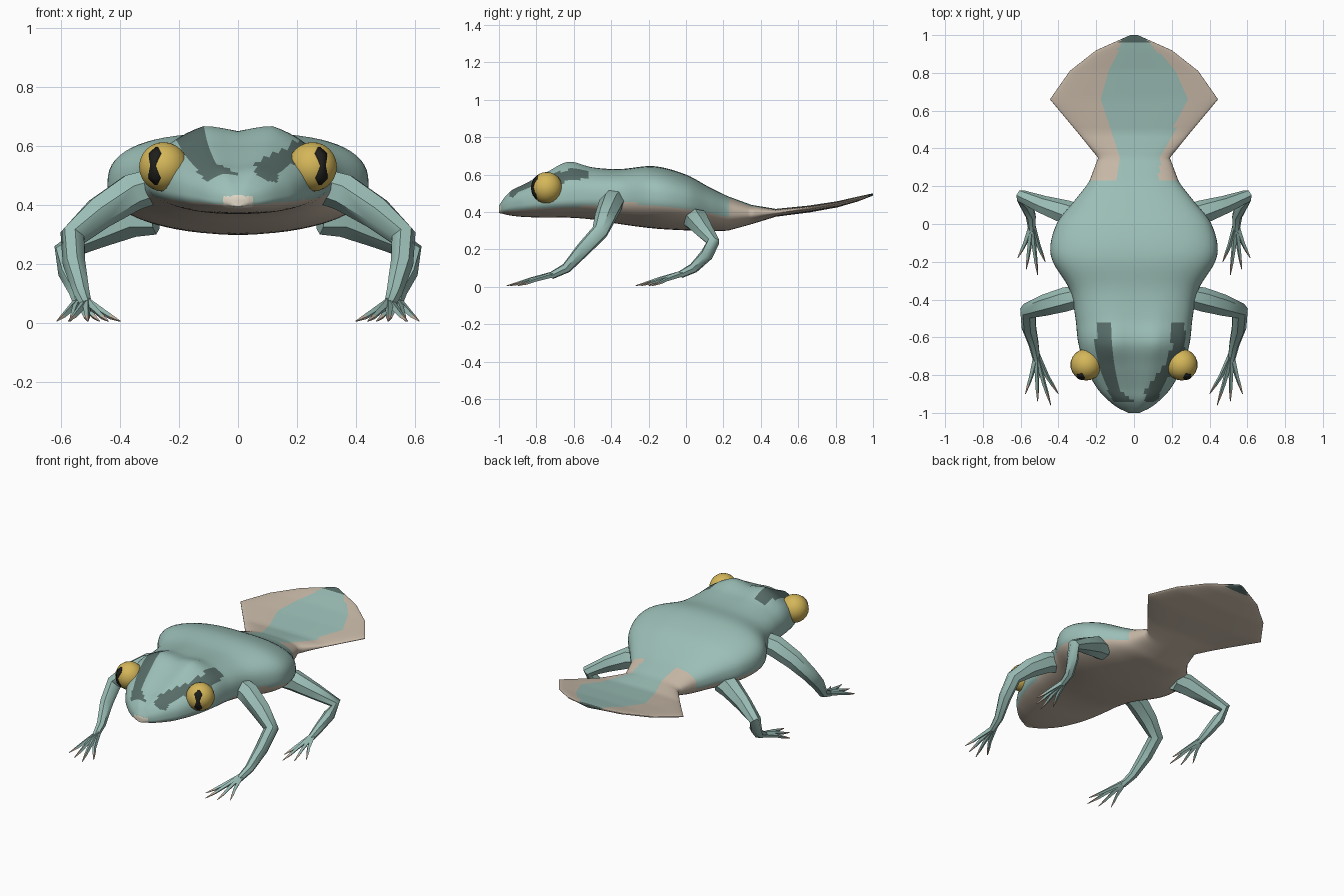
import bpy, bmesh, math
from mathutils import Vector

if "Cube" in bpy.data.objects:
    bpy.data.objects.remove(bpy.data.objects["Cube"])


def material(name, rgb):
    m = bpy.data.materials.new(name)
    m.diffuse_color = (*rgb, 1)
    m.use_nodes = True
    m.node_tree.nodes["Principled BSDF"].inputs["Base Color"].default_value = m.diffuse_color
    return m


TEAL = material("teal skin", (0.328, 0.515, 0.468))
TAN = material("tan belly", (0.57, 0.48, 0.385))
DARK = material("dark marking", (0.095, 0.15, 0.135))
GOLD = material("gold eye", (0.66, 0.47, 0.10))
BLACK = material("black pupil", (0.013, 0.013, 0.012))
CREAM = material("cream lip", (0.76, 0.69, 0.57))


def finish(name, bm, mats, angle=60, mirror=False):
    bmesh.ops.recalc_face_normals(bm, faces=bm.faces)
    me = bpy.data.meshes.new(name)
    bm.to_mesh(me)
    bm.free()
    ob = bpy.data.objects.new(name, me)
    bpy.context.collection.objects.link(ob)
    for m in mats:
        me.materials.append(m)
    bpy.ops.object.select_all(action='DESELECT')
    ob.select_set(True)
    bpy.context.view_layer.objects.active = ob
    bpy.ops.object.shade_smooth_by_angle(angle=math.radians(angle))
    if mirror:
        ob.modifiers.new("mirror", 'MIRROR')
    return ob


def loft(bm, rings):
    """Skin a list of closed rings and cap both ends."""
    vs = [[bm.verts.new(p) for p in r] for r in rings]
    faces = []
    n = len(vs[0])
    for a, b in zip(vs, vs[1:]):
        for i in range(n):
            j = (i + 1) % n
            faces.append(bm.faces.new((a[i], a[j], b[j], b[i])))
    bm.faces.new(vs[0])
    bm.faces.new(vs[-1])
    return faces


def lookup(table, y):
    """Linear interpolation in rows of (y, values...)."""
    for a, b in zip(table, table[1:]):
        if a[0] <= y <= b[0]:
            t = (y - a[0]) / (b[0] - a[0])
            return [p + (q - p) * t for p, q in zip(a[1:], b[1:])]
    return None


# Body and tail stations: y, half width, top z, widest z, bottom z, brow ridge
STATIONS = [
    (-1.00, 0.03, 0.435, 0.415, 0.395, 0),
    (-0.97, 0.09, 0.475, 0.42, 0.388, 0.005),
    (-0.93, 0.14, 0.51, 0.43, 0.38, 0.01),
    (-0.87, 0.195, 0.54, 0.44, 0.374, 0.01),
    (-0.75, 0.26, 0.60, 0.455, 0.37, 0.015),
    (-0.63, 0.295, 0.65, 0.465, 0.37, 0.025),
    (-0.50, 0.31, 0.635, 0.47, 0.36, 0.008),
    (-0.35, 0.34, 0.63, 0.47, 0.335, 0),
    (-0.17, 0.44, 0.645, 0.47, 0.312, 0),
    (0.00, 0.41, 0.60, 0.45, 0.302, 0),
    (0.13, 0.31, 0.53, 0.42, 0.30, 0),
    (0.23, 0.235, 0.482, 0.395, 0.302, 0),
    (0.35, 0.19, 0.438, 0.39, 0.335, 0),
    (0.48, 0.295, 0.417, 0.397, 0.375, 0),
    (0.66, 0.445, 0.435, 0.418, 0.398, 0),
    (0.81, 0.34, 0.458, 0.445, 0.425, 0),
    (0.92, 0.20, 0.483, 0.47, 0.457, 0),
    (1.00, 0.02, 0.50, 0.495, 0.488, 0),
]


def slope(i, k):
    a, b = STATIONS[max(i - 1, 0)], STATIONS[min(i + 1, len(STATIONS) - 1)]
    return (b[k] - a[k]) / (b[0] - a[0])


def section(y, w, top, mid, low, ridge, n=64):
    ring = []
    for i in range(n):
        a = math.tau * i / n
        c, s = math.cos(a), math.sin(a)
        e = 0.75 if s > 0 else 0.9
        x = w * math.copysign(abs(c) ** e, c)
        h = (top - mid) if s > 0 else (mid - low)
        z = mid + h * math.copysign(abs(s) ** e, s)
        if s > 0:
            z += ridge * max(0, 1 - abs(abs(x) - 0.38 * w) / (0.38 * w))
        ring.append((x, y, z))
    return ring


# Curved along the trunk, straight-edged along the tail
rings = []
STEPS = 6
for i in range(len(STATIONS) - 1):
    a, b = STATIONS[i], STATIONS[i + 1]
    d = b[0] - a[0]
    for s in range(STEPS):
        t = s / STEPS
        vals = [a[0] + d * t]
        for k in range(1, 6):
            if a[0] > 0.2:
                v = a[k] + (b[k] - a[k]) * t
            else:
                v = ((2*t**3 - 3*t**2 + 1) * a[k] + (t**3 - 2*t**2 + t) * d * slope(i, k)
                     + (3*t**2 - 2*t**3) * b[k] + (t**3 - t**2) * d * slope(i + 1, k))
            vals.append(v)
        rings.append(section(*vals))
rings.append(section(*STATIONS[-1]))

# Colour limits: belly line height, tail patch and head stripes as x ranges
BELLY = [(-1.01, 0.40), (-0.8, 0.42), (-0.6, 0.425), (-0.35, 0.455), (0, 0.41), (0.231, 0.37)]
PATCH = [(0.23, -0.09, 0.13), (0.35, -0.08, 0.14), (0.66, -0.17, 0.29),
         (0.81, -0.14, 0.22), (0.96, -0.07, 0.08), (1.0, -0.05, 0.05)]
STRIPES = [
    [(-0.94, 0.06, 0.13), (-0.88, 0.06, 0.14), (-0.75, 0.16, 0.22), (-0.66, 0.2, 0.27), (-0.52, 0.2, 0.27)],
    [(-0.94, -0.11, 0.0), (-0.88, -0.14, -0.07), (-0.7, -0.2, -0.12), (-0.52, -0.205, -0.13)],
]


def body_colour(f):
    p = f.calc_center_median()
    up = f.normal.z > 0
    if p.y > 0.96 and abs(p.x) < 0.08:
        return 2
    if p.y > 0.23:
        r = lookup(PATCH, p.y)
        return 0 if up and r and r[0] < p.x < r[1] else 1
    if p.y < -0.975 and abs(p.x) < 0.05 and p.z < 0.43:
        return 3
    if p.z < lookup(BELLY, p.y)[0]:
        return 1
    for s in STRIPES:
        r = lookup(s, p.y)
        if r and r[0] < p.x < r[1] and p.z > 0.48:
            return 2
    return 0


bm = bmesh.new()
loft(bm, rings)
bmesh.ops.recalc_face_normals(bm, faces=bm.faces)
for f in bm.faces:
    f.material_index = body_colour(f)
finish("body_and_tail", bm, [TEAL, TAN, DARK, CREAM])


def tube(bm, path, radii, sides):
    """Tapered tube along a path."""
    pts = [Vector(p) for p in path]
    out = []
    for i, p in enumerate(pts):
        t = (pts[min(i + 1, len(pts) - 1)] - pts[max(i - 1, 0)]).normalized()
        u = t.cross(Vector((1, 0, 0.3))).normalized()
        v = t.cross(u)
        out.append([p + radii[i] * (u * math.cos(math.tau * k / sides)
                                    + v * math.sin(math.tau * k / sides)) for k in range(sides)])
    return loft(bm, out)


def leg(name, path, radii, toes):
    bm = bmesh.new()
    tube(bm, path, radii, 7)
    foot = Vector(path[-1])
    for x, y in toes:
        tip = Vector((x, y, 0.006))
        knuckle = foot.lerp(tip, 0.5) + Vector((0, 0, 0.004))
        claw = foot.lerp(tip, 0.72)
        faces = tube(bm, [foot + Vector((0, 0.03, 0.012)), knuckle, claw, tip],
                     [0.017, 0.011, 0.009, 0.002], 4)
        for f in faces[8:]:
            f.material_index = 1
    finish(name, bm, [TEAL, TAN], 50, True)


# Legs with four slim toes each
leg("front_legs",
    [(0.27, -0.38, 0.47), (0.36, -0.40, 0.445), (0.47, -0.43, 0.375), (0.56, -0.46, 0.295),
     (0.555, -0.55, 0.20), (0.53, -0.64, 0.10), (0.515, -0.72, 0.06)],
    [0.06, 0.066, 0.058, 0.046, 0.04, 0.028, 0.02],
    [(0.40, -0.90), (0.44, -0.96), (0.51, -0.94), (0.575, -0.90)])
leg("hind_legs",
    [(0.28, 0.04, 0.36), (0.36, 0.06, 0.355), (0.48, 0.10, 0.30), (0.595, 0.145, 0.24),
     (0.575, 0.11, 0.17), (0.545, 0.04, 0.10), (0.54, -0.03, 0.065)],
    [0.06, 0.066, 0.05, 0.036, 0.036, 0.028, 0.02],
    [(0.47, -0.20), (0.51, -0.27), (0.57, -0.24), (0.615, -0.18)])

# Eyes
CENTRE = Vector((0.253, -0.745, 0.53))
R = 0.084
bm = bmesh.new()
bmesh.ops.create_uvsphere(bm, u_segments=18, v_segments=12, radius=R)
bmesh.ops.translate(bm, verts=bm.verts, vec=CENTRE)
finish("eyes", bm, [GOLD], 60, True)

# Hourglass pupils laid on the eyeballs
look = Vector((0.42, -0.9, 0.05)).normalized()
side = look.cross(Vector((0, 0, 1))).normalized()
lift = side.cross(look)
bm = bmesh.new()
rows = []
for v, w in [(0.75, 0.05), (0.5, 0.27), (0.25, 0.19), (0, 0.12), (-0.25, 0.19), (-0.5, 0.27), (-0.75, 0.05)]:
    rows.append([bm.verts.new(CENTRE + R * 1.02 * (look * math.sqrt(1 - v*v - u*u) + side * u + lift * v))
                 for u in (-w, 0, w)])
for a, b in zip(rows, rows[1:]):
    for i in range(2):
        bm.faces.new((a[i], a[i + 1], b[i + 1], b[i]))
pupils = finish("pupils", bm, [BLACK], 60, True)
plate = pupils.modifiers.new("thickness", 'SOLIDIFY')
plate.thickness = 0.003
